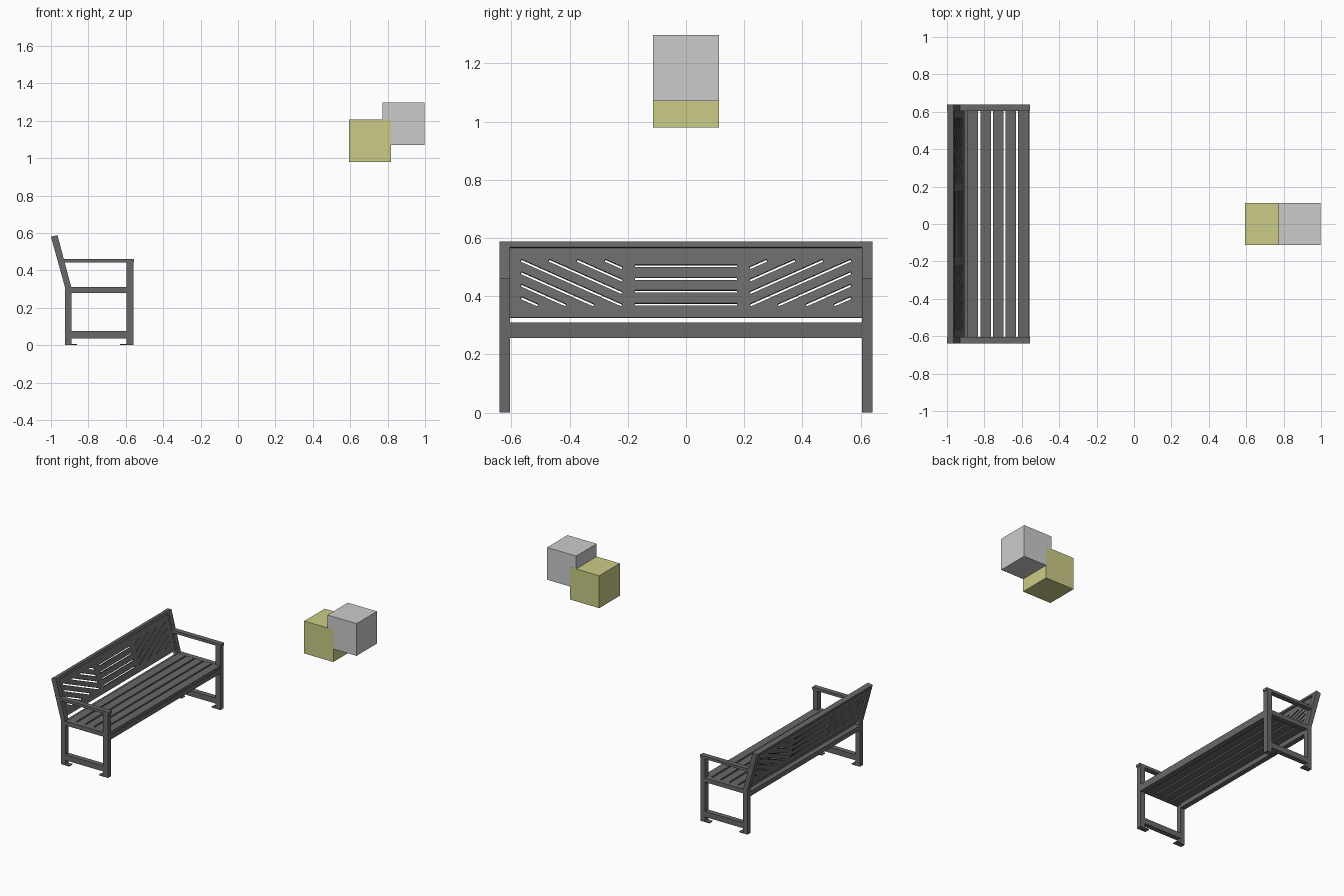
import bpy, bmesh, math
from mathutils import Matrix, Vector

cube = bpy.data.objects.get("Cube")
if cube:
    bpy.data.objects.remove(cube, do_unlink=True)


def material(name, rgb):
    m = bpy.data.materials.new(name)
    m.use_nodes = True
    m.diffuse_color = (*rgb, 1)
    m.node_tree.nodes["Principled BSDF"].inputs["Base Color"].default_value = (*rgb, 1)
    return m


METAL = material("dark grey metal", (0.14, 0.14, 0.14))
GREY = material("light grey", (0.6, 0.6, 0.6))
OLIVE = material("olive yellow", (0.6, 0.6, 0.245))


def add(name, mesh, mat):
    mesh.materials.clear()
    mesh.materials.append(mat)
    ob = bpy.data.objects.new(name, mesh)
    bpy.context.collection.objects.link(ob)
    return ob


def box(name, x, y, z, mat=METAL):
    """Box from its (min, max) range on each axis."""
    bm = bmesh.new()
    bmesh.ops.create_cube(bm, size=1)
    for v in bm.verts:
        v.co = [r[0] + (c + 0.5) * (r[1] - r[0]) for c, r in zip(v.co, (x, y, z))]
    mesh = bpy.data.meshes.new(name)
    bm.to_mesh(mesh)
    bm.free()
    return add(name, mesh, mat)


def prism(name, profile, y):
    """Side profile in x and z, extruded along y."""
    bm = bmesh.new()
    face = bm.faces.new([bm.verts.new((px, y[0], pz)) for px, pz in profile])
    out = bmesh.ops.extrude_face_region(bm, geom=[face])
    moved = [g for g in out["geom"] if isinstance(g, bmesh.types.BMVert)]
    bmesh.ops.translate(bm, verts=moved, vec=(0, y[1] - y[0], 0))
    bmesh.ops.recalc_face_normals(bm, faces=bm.faces)
    mesh = bpy.data.meshes.new(name)
    bm.to_mesh(mesh)
    bm.free()
    return add(name, mesh, METAL)


END, INNER = 0.64, 0.605
BACK, FRONT = (-0.925, -0.89), (-0.597, -0.56)

# End frames: bent back post, front post, rails, armrest and feet
for side, y in (("left", (INNER, END)), ("right", (-END, -INNER))):
    prism("back_post_" + side,
          [(BACK[0], 0), (BACK[1], 0), (BACK[1], 0.305), (-0.965, 0.588),
           (-1, 0.58), (BACK[0], 0.31)], y)
    box("front_post_" + side, FRONT, y, (0, 0.442))
    box("armrest_" + side, (-0.945, -0.555), y, (0.442, 0.461))
    box("seat_rail_" + side, (BACK[1], FRONT[0]), y, (0.28, 0.31))
    box("lower_rail_" + side, (BACK[1], FRONT[0]), y, (0.036, 0.075))
    box("back_foot_" + side, (BACK[0], -0.86), y, (0, 0.006))
    box("front_foot_" + side, (-0.63, FRONT[1]), y, (0, 0.006))

# Long rails under the seat
for name, x in (("front_rail", FRONT), ("back_rail", BACK)):
    box(name, x, (-INNER, INNER), (0.257, 0.29))

# Seat slats
for i in range(5):
    x = -0.889 + i * 0.0675
    box(f"seat_slat_{i + 1}", (x, x + 0.056), (-INNER, INNER), (0.288, 0.309))

# Tilted frame of the backrest: local x runs along y, local y runs up the slope
tilt = math.atan2(0.075, 0.275)
c, s = math.cos(tilt), math.sin(tilt)
slope = Matrix(((0, -s, c, -0.907), (1, 0, 0, 0), (0, c, s, 0.31), (0, 0, 0, 1)))


def up(z):
    return (z - 0.31) / c


rail = box("top_rail", (-INNER, INNER), (up(0.565), up(0.584)), (-0.017, 0.017))
rail.data.transform(slope)

# Slots of the back panel as pairs of end points
slots = [((-0.176, z), (0.176, z)) for z in (0.503, 0.459, 0.415, 0.371)]
Y0, Y1, Z0, Z1 = 0.22, 0.567, 0.368, 0.522
GRADE = 0.445
for i in range(-3, 4):
    start = Z1 + i * 0.0428
    # Clip each sloping line to the slot area
    a = max(0, (start - Z1) / GRADE)
    b = min(Y1 - Y0, (start - Z0) / GRADE)
    for sign in (-1, 1):
        slots.append(((sign * (Y1 - a), start - GRADE * a),
                      (sign * (Y1 - b), start - GRADE * b)))

# Back panel with cut slots, filled as a flat curve
curve = bpy.data.curves.new("panel_outline", "CURVE")
curve.dimensions = "2D"
curve.fill_mode = "BOTH"
curve.extrude = 0.005


def outline(points):
    sp = curve.splines.new("POLY")
    sp.points.add(len(points) - 1)
    for p, q in zip(sp.points, points):
        p.co = (q[0], q[1], 0, 1)
    sp.use_cyclic_u = True


low, high = up(0.326), up(0.568)
outline([(-INNER, low), (INNER, low), (INNER, high), (-INNER, high)])
for p, q in slots:
    p, q = Vector((p[0], up(p[1]))), Vector((q[0], up(q[1])))
    d = (q - p).normalized()
    n = Vector((-d.y, d.x)) * 0.0045
    outline([p - n, q - n, q + n, p + n])

helper = bpy.data.objects.new("panel_outline", curve)
bpy.context.collection.objects.link(helper)
graph = bpy.context.evaluated_depsgraph_get()
panel_mesh = bpy.data.meshes.new_from_object(helper.evaluated_get(graph))
bpy.data.objects.remove(helper, do_unlink=True)
panel_mesh.transform(slope)
add("back_panel", panel_mesh, METAL)

# Two overlapping floating cubes
box("olive_cube", (0.593, 0.818), (-0.1135, 0.1135), (0.98, 1.207), OLIVE)
box("grey_cube", (0.772, 0.998), (-0.113, 0.113), (1.071, 1.297), GREY)
